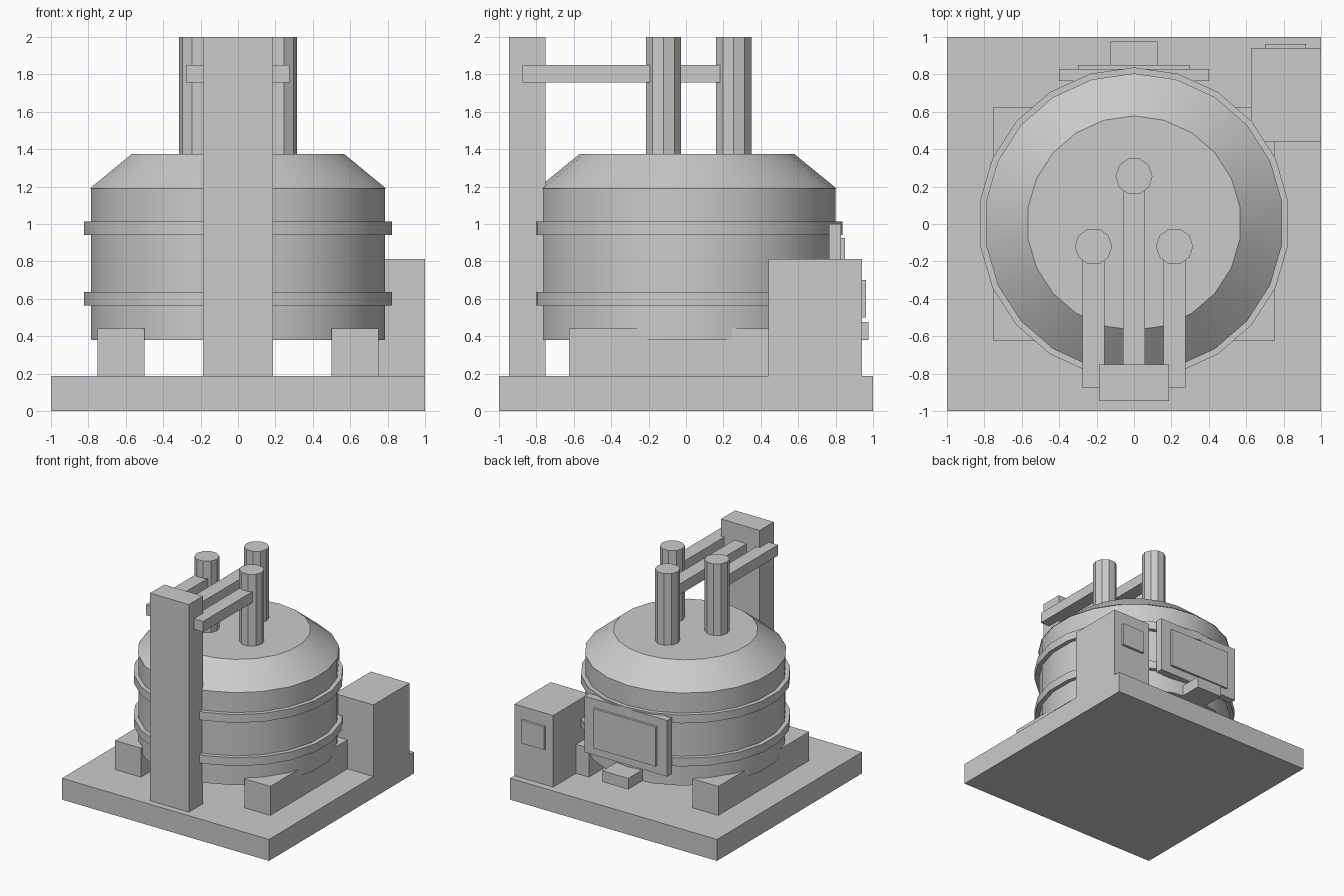
import bpy, bmesh, math
from mathutils import Matrix

cube = bpy.data.objects.get("Cube")
if cube:
    bpy.data.objects.remove(cube, do_unlink=True)

grey = bpy.data.materials.new("plain_grey")
grey.use_nodes = True
grey.diffuse_color = (0.6, 0.6, 0.6, 1)
grey.node_tree.nodes["Principled BSDF"].inputs["Base Color"].default_value = (0.6, 0.6, 0.6, 1)

CY = 0.005      # vessel axis
SIDES = 22


def finish(name, bm, smooth=False):
    mesh = bpy.data.meshes.new(name)
    bmesh.ops.recalc_face_normals(bm, faces=bm.faces)
    bm.to_mesh(mesh)
    bm.free()
    mesh.materials.append(grey)
    obj = bpy.data.objects.new(name, mesh)
    bpy.context.collection.objects.link(obj)
    if smooth:
        bpy.ops.object.select_all(action='DESELECT')
        obj.select_set(True)
        bpy.context.view_layer.objects.active = obj
        bpy.ops.object.shade_smooth_by_angle(angle=math.radians(30))
    return obj


def box(name, x, y, z):
    """Box from (min, max) pairs on each axis."""
    bm = bmesh.new()
    spans = (x, y, z)
    size = [b - a for a, b in spans]
    mid = [(a + b) / 2 for a, b in spans]
    bmesh.ops.create_cube(bm, size=1, matrix=Matrix.Translation(mid) @ Matrix.Diagonal((*size, 1)))
    return finish(name, bm)


def drum(name, r1, r2, z, x=0, y=CY, sides=SIDES, turn=0, smooth=False):
    """Cylinder or cone frustum standing on z."""
    bm = bmesh.new()
    place = Matrix.Translation((x, y, sum(z) / 2)) @ Matrix.Rotation(turn, 4, 'Z')
    bmesh.ops.create_cone(bm, cap_ends=True, segments=sides, radius1=r1, radius2=r2,
                          depth=z[1] - z[0], matrix=place)
    return finish(name, bm, smooth)


# Foundation and support rails
FLOOR = 0.187
box("base_slab", (-1, 1), (-1, 1), (0, FLOOR))
for side, s in (("right", -1), ("left", 1)):
    box(side + "_support_rail", sorted((s * 0.5, s * 0.75)), (-0.625, 0.625), (FLOOR, 0.44))

# Vessel, its hoops and the sloping roof
drum("vessel", 0.795, 0.795, (0.38, 1.19), smooth=True)
for name, z in (("lower", 0.6), ("upper", 0.977)):
    drum(name + "_hoop", 0.832, 0.832, (z - 0.036, z + 0.036), smooth=True)
drum("roof", 0.8, 0.573, (1.19, 1.375), smooth=True)

# Mast with three electrodes carried on arms
box("mast", (-0.187, 0.187), (-0.945, -0.75), (FLOOR, 2))
for i, name in enumerate(("back", "right", "left")):
    a = math.radians(90 + 120 * i)
    x, y = 0.25 * math.cos(a), CY + 0.25 * math.sin(a)
    drum(name + "_electrode", 0.099, 0.099, (1.36, 2), x, y, 10, math.pi / 2)
    box(name + "_arm", (x - 0.06, x + 0.06), (-0.875, y), (1.757, 1.85))

# Rear door with raised panel, and the spout below it
box("door_frame", (-0.4, 0.4), (0.765, 0.83), (0.51, 1.0))
box("door_panel", (-0.3, 0.3), (0.82, 0.85), (0.58, 0.925))
box("spout", (-0.125, 0.125), (0.72, 0.975), (0.38, 0.477))

# Control cabinet
box("cabinet", (0.625, 1), (0.44, 0.94), (FLOOR, 0.812))
box("cabinet_panel", (0.7, 0.92), (0.93, 0.962), (0.5, 0.7))
